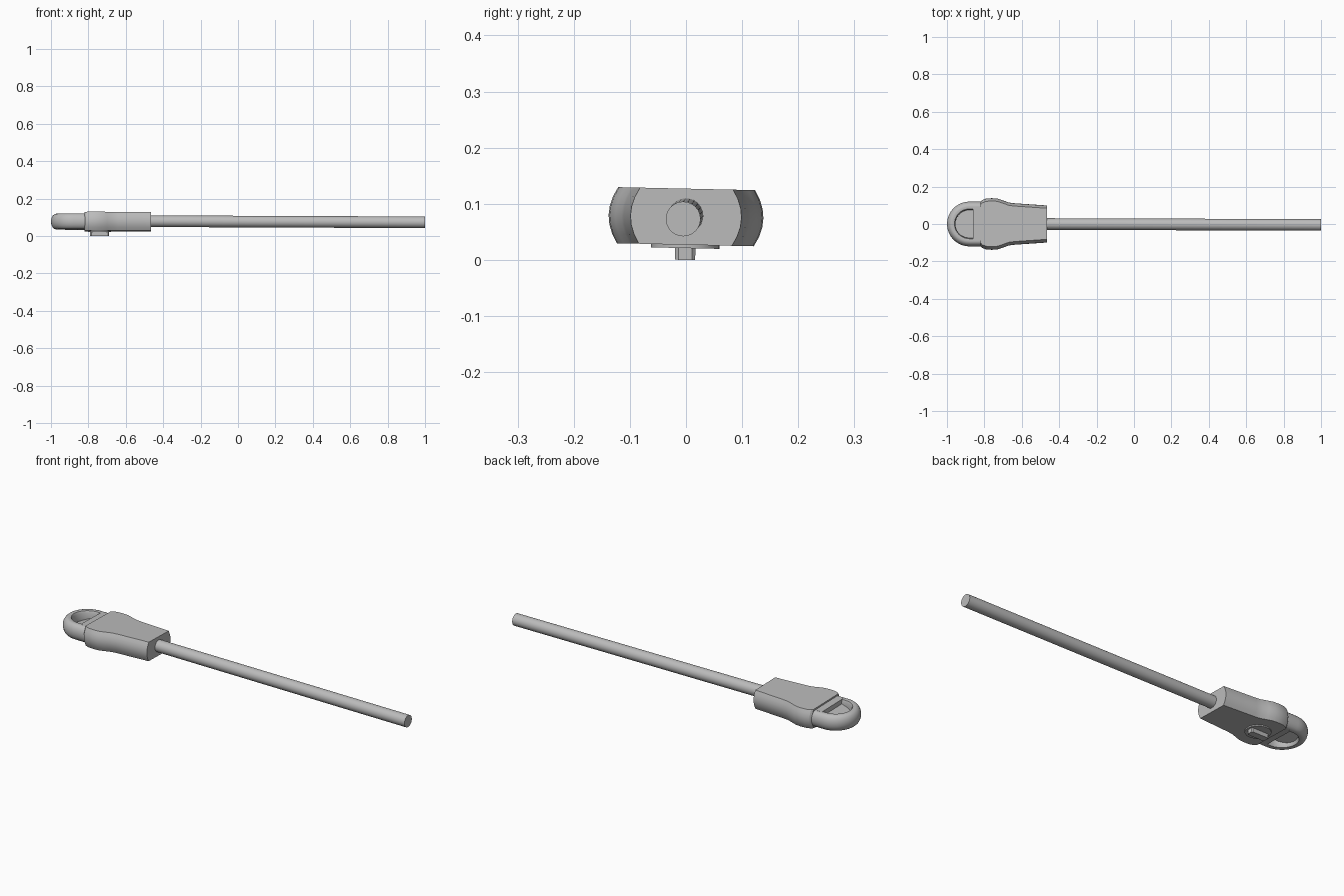
import bpy, bmesh, math
from mathutils import Matrix, Vector

cube = bpy.data.objects.get("Cube")
if cube:
    bpy.data.objects.remove(cube, do_unlink=True)

grey = bpy.data.materials.new("plain grey")
grey.use_nodes = True
grey.diffuse_color = (0.5, 0.5, 0.5, 1)
grey.node_tree.nodes["Principled BSDF"].inputs["Base Color"].default_value = (0.5, 0.5, 0.5, 1)

MID = 0.077
ROLL = Matrix.Translation((0, 0, MID)) @ Matrix.Rotation(-0.022, 4, 'X')


def finish(name, bm, matrix=ROLL):
    """Turn a bmesh into a shaded, coloured object."""
    bmesh.ops.recalc_face_normals(bm, faces=bm.faces)
    bm.transform(matrix)
    mesh = bpy.data.meshes.new(name)
    bm.to_mesh(mesh)
    bm.free()
    mesh.materials.append(grey)
    ob = bpy.data.objects.new(name, mesh)
    bpy.context.collection.objects.link(ob)
    bpy.ops.object.select_all(action='DESELECT')
    bpy.context.view_layer.objects.active = ob
    ob.select_set(True)
    bpy.ops.object.shade_smooth_by_angle(angle=math.radians(30))
    return ob


def loft(name, rings):
    """Skin closed rings of equal length and cap both ends."""
    bm = bmesh.new()
    loops = [[bm.verts.new(p) for p in ring] for ring in rings]
    n = len(loops[0])
    for a, b in zip(loops, loops[1:]):
        for i in range(n):
            j = (i + 1) % n
            bm.faces.new((a[i], a[j], b[j], b[i]))
    bm.faces.new(loops[0])
    bm.faces.new(loops[-1])
    return finish(name, bm)


def prism(name, outline, z0, z1, slope=0, pivot=0):
    """Extrude a flat outline, optionally tilted along x."""
    rings = [[(x, y, z + slope * (x - pivot)) for x, y in outline] for z in (z0, z1)]
    return loft(name, rings)


def arc(cx, r, start, end, steps):
    return [(cx + r * math.cos(math.radians(start + (end - start) * i / steps)),
             r * math.sin(math.radians(start + (end - start) * i / steps)))
            for i in range(steps + 1)]


# Grip body: bowed sides, shoulders near the loop, tapering towards the rod
stations = [(-0.82, 0.118), (-0.812, 0.128), (-0.79, 0.136), (-0.76, 0.138), (-0.73, 0.136),
            (-0.70, 0.126), (-0.67, 0.115), (-0.64, 0.111), (-0.465, 0.099)]
half = 0.05
bow = [(math.cos(t * 0.5) ** 1.0, half * t) for t in (-1, -0.67, -0.33, 0, 0.33, 0.67, 1)]
body_rings = []
for x, w in stations:
    right = [(x, w - 0.016 * (z / half) ** 2, z) for _, z in bow]
    body_rings.append(right + [(x, -y, z) for _, y, z in reversed(right)])
loft("grip_body", body_rings)

# Carrying loop: rounded outer edge swept along a U
section = [(0.075, -0.03), (0.08, -0.04)]
section += [(0.092 + 0.028 * math.cos(math.radians(a)), 0.042 * math.sin(math.radians(a)))
            for a in range(-90, 91, 20)]
section += [(0.08, 0.04), (0.075, 0.03)]
path = [(-0.80, 90)] + [(-0.88, a) for a in range(90, 271, 9)] + [(-0.80, 270)]
loft("carrying_loop", [[(cx + r * math.cos(math.radians(a)), r * math.sin(math.radians(a)), z)
                        for r, z in section] for cx, a in path])

# Bridge closing the loop against the body
prism("loop_bridge", [(-0.86, -0.09), (-0.80, -0.09), (-0.80, 0.09), (-0.86, 0.09)], -0.042, 0.042)

# Sloping web filling the loop opening
web = [(-0.85, 0.077)] + arc(-0.88, 0.077, 90, 270, 20) + [(-0.85, -0.077)]
prism("loop_web", web, -0.006, 0.006, slope=0.3, pivot=-0.9)

# Round cover and its raised tab on the underside
prism("cover_disc", arc(-0.74, 0.061, 0, 348.75, 31), -0.056, -0.045)
tab = [(-0.79, -0.012), (-0.784, -0.018), (-0.696, -0.018), (-0.69, -0.012),
       (-0.69, 0.012), (-0.696, 0.018), (-0.784, 0.018), (-0.79, 0.012)]
prism("cover_tab", tab, -0.077, -0.05)

# Long rod, drooping slightly towards its free end
start, end = Vector((-0.5, 0, 0.079)), Vector((1, -0.005, 0.073))
axis = end - start
bm = bmesh.new()
bmesh.ops.create_cone(bm, cap_ends=True, segments=24, radius1=0.031, radius2=0.031, depth=axis.length)
aim = axis.to_track_quat('Z', 'Y').to_matrix().to_4x4()
finish("rod", bm, Matrix.Translation((start + end) / 2) @ aim)
